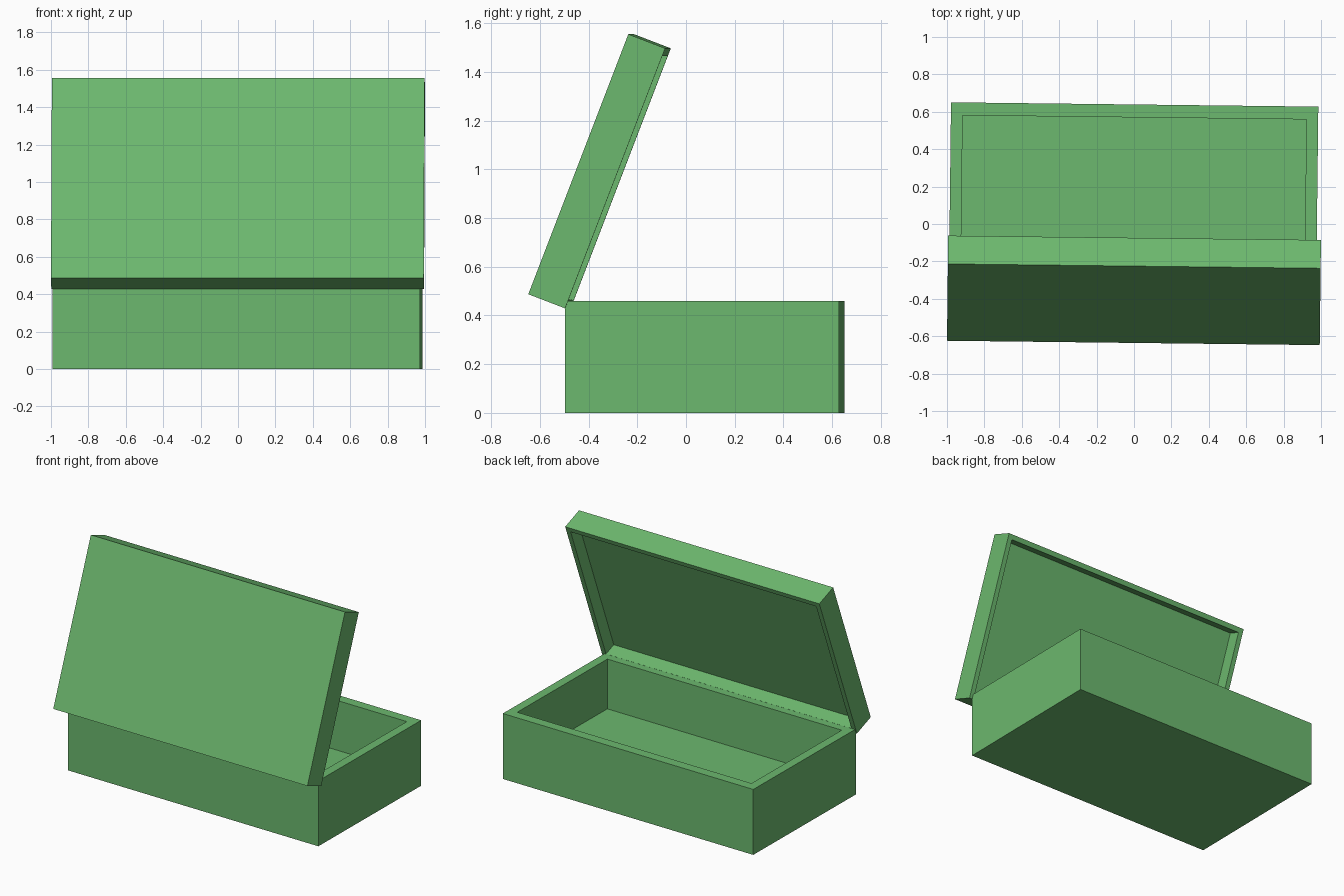
import bpy, bmesh, math

if "Cube" in bpy.data.objects:
    bpy.data.objects.remove(bpy.data.objects["Cube"])

green = bpy.data.materials.new("green")
green.diffuse_color = (0.15, 0.48, 0.156, 1)
green.use_nodes = True
green.node_tree.nodes["Principled BSDF"].inputs["Base Color"].default_value = green.diffuse_color
YAW = -0.0117  # the whole box is turned very slightly


def open_tray(name, size, wall, depth, location, tilt=0.0):
    """Hollow box standing on local z = 0, open on its +z side."""
    w, d, h = size
    bm = bmesh.new()
    bmesh.ops.create_cube(bm, size=1)
    for v in bm.verts:
        v.co = (v.co.x * w, v.co.y * d, (v.co.z + 0.5) * h)
    bm.normal_update()
    top = max(bm.faces, key=lambda f: f.normal.z)

    def inset(wx, wy):
        bmesh.ops.inset_individual(bm, faces=[top], thickness=0.01)
        for v in top.verts:
            v.co.x = math.copysign(w / 2 - wx, v.co.x)
            v.co.y = math.copysign(d / 2 - wy, v.co.y)

    # rim, then straight inner walls down to the floor
    inset(*wall)
    inset(*wall)
    for v in top.verts:
        v.co.z = h - depth
    bm.normal_update()
    mesh = bpy.data.meshes.new(name)
    bm.to_mesh(mesh)
    bm.free()
    mesh.materials.append(green)
    obj = bpy.data.objects.new(name, mesh)
    obj.location = location
    obj.rotation_euler = (tilt, 0, YAW)
    bpy.context.collection.objects.link(obj)


# Box body
open_tray("box_body", (1.964, 1.124, 0.46), (0.063, 0.069), 0.35,
          (-0.003, 0.077, 0))
# Hinged lid, standing open and leaning back
open_tray("lid", (1.993, 1.144, 0.162), (0.034, 0.034), 0.091,
          (-0.001, -0.4305, 1.021), math.radians(-111.04))
